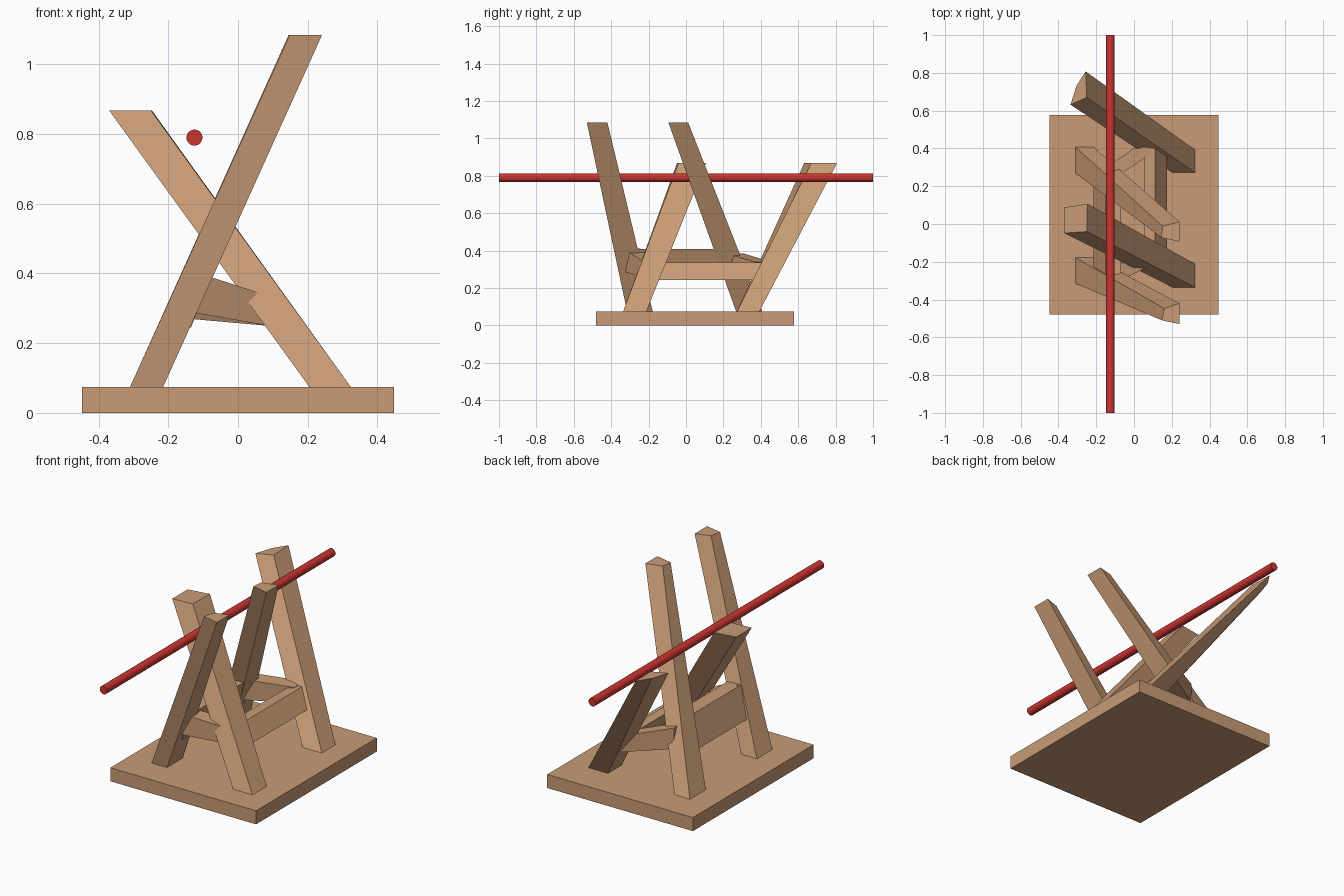
import bpy, bmesh, math

if "Cube" in bpy.data.objects:
    bpy.data.objects.remove(bpy.data.objects["Cube"])


def material(name, rgb):
    m = bpy.data.materials.new(name)
    m.diffuse_color = (*rgb, 1)
    m.use_nodes = True
    m.node_tree.nodes["Principled BSDF"].inputs["Base Color"].default_value = m.diffuse_color
    return m


wood = material("light wood", (0.58, 0.33, 0.18))
red = material("red paint", (0.60, 0.035, 0.03))


def beam(name, start, end):
    """Four-sided beam lofted between two end outlines."""
    bm = bmesh.new()
    a = [bm.verts.new(p) for p in start]
    b = [bm.verts.new(p) for p in end]
    bm.faces.new(a)
    bm.faces.new(b)
    for i in range(4):
        j = (i + 1) % 4
        bm.faces.new((a[i], a[j], b[j], b[i]))
    bmesh.ops.recalc_face_normals(bm, faces=bm.faces[:])
    me = bpy.data.meshes.new(name)
    bm.to_mesh(me)
    bm.free()
    me.materials.append(wood)
    ob = bpy.data.objects.new(name, me)
    bpy.context.collection.objects.link(ob)
    return ob


def rect(x0, x1, y0, y1):
    return [(x0, y0), (x1, y0), (x1, y1), (x0, y1)]


def at(z, outline):
    return [(x, y, z) for x, y in outline]


# Base board
base = rect(-0.447, 0.447, -0.48, 0.578)
beam("base_board", at(0, base), at(0.075, base))

# Tall posts lean to the right, short posts lean to the left
TALL, SHORT, FOOT = 1.084, 0.868, 0.074
posts = [
    ("front_tall_post", rect(-0.31, -0.215, -0.315, -0.178), TALL,
     [(0.148, -0.51), (0.241, -0.53), (0.241, -0.42), (0.16, -0.447)]),
    ("back_tall_post", rect(-0.31, -0.215, 0.268, 0.408), TALL,
     [(0.145, -0.072), (0.241, -0.094), (0.241, 0.012), (0.152, -0.012)]),
    ("front_short_post", rect(0.205, 0.324, -0.336, -0.212), SHORT,
     [(-0.37, -0.048), (-0.25, -0.04), (-0.247, 0.107), (-0.37, 0.087)]),
    ("back_short_post", rect(0.205, 0.324, 0.272, 0.392), SHORT,
     [(-0.336, 0.632), (-0.25, 0.67), (-0.256, 0.808), (-0.304, 0.733)]),
]
for name, foot, top_z, top in posts:
    beam(name, at(FOOT, foot), at(top_z, top))

# Long rails run front to back, slanted with the posts
rails = [
    ("left_rail", [(-0.15, 0.408), (-0.07, 0.408), (-0.135, 0.245), (-0.215, 0.25)], -0.30, 0.25),
    ("right_rail", [(0.055, 0.335), (0.11, 0.335), (0.174, 0.242), (0.10, 0.245)], -0.18, 0.43),
]
for name, sec, y0, y1 in rails:
    beam(name, [(x, y0, z) for x, z in sec], [(x, y1, z) for x, z in sec])

# Cross rails join each tall post to its short post
cross = [
    ("front_cross_rail", (-0.14, -0.335, 0.41, 0.29), (0.075, -0.225, 0.34, 0.252)),
    ("back_cross_rail", (-0.14, 0.215, 0.385, 0.27), (0.085, 0.37, 0.338, 0.25)),
]
for name, *ends in cross:
    beam(name, *[[(x, y, hi), (x, y + 0.09, hi), (x, y + 0.09, lo), (x, y, lo)]
                 for x, y, hi, lo in ends])

# Round bar resting in the crossed posts
bpy.ops.mesh.primitive_cylinder_add(vertices=24, radius=0.023, depth=2,
                                    location=(-0.125, 0, 0.79),
                                    rotation=(math.pi / 2, 0, 0))
bar = bpy.context.object
bar.name = "red_bar"
bar.data.materials.append(red)
bpy.ops.object.shade_smooth_by_angle()
